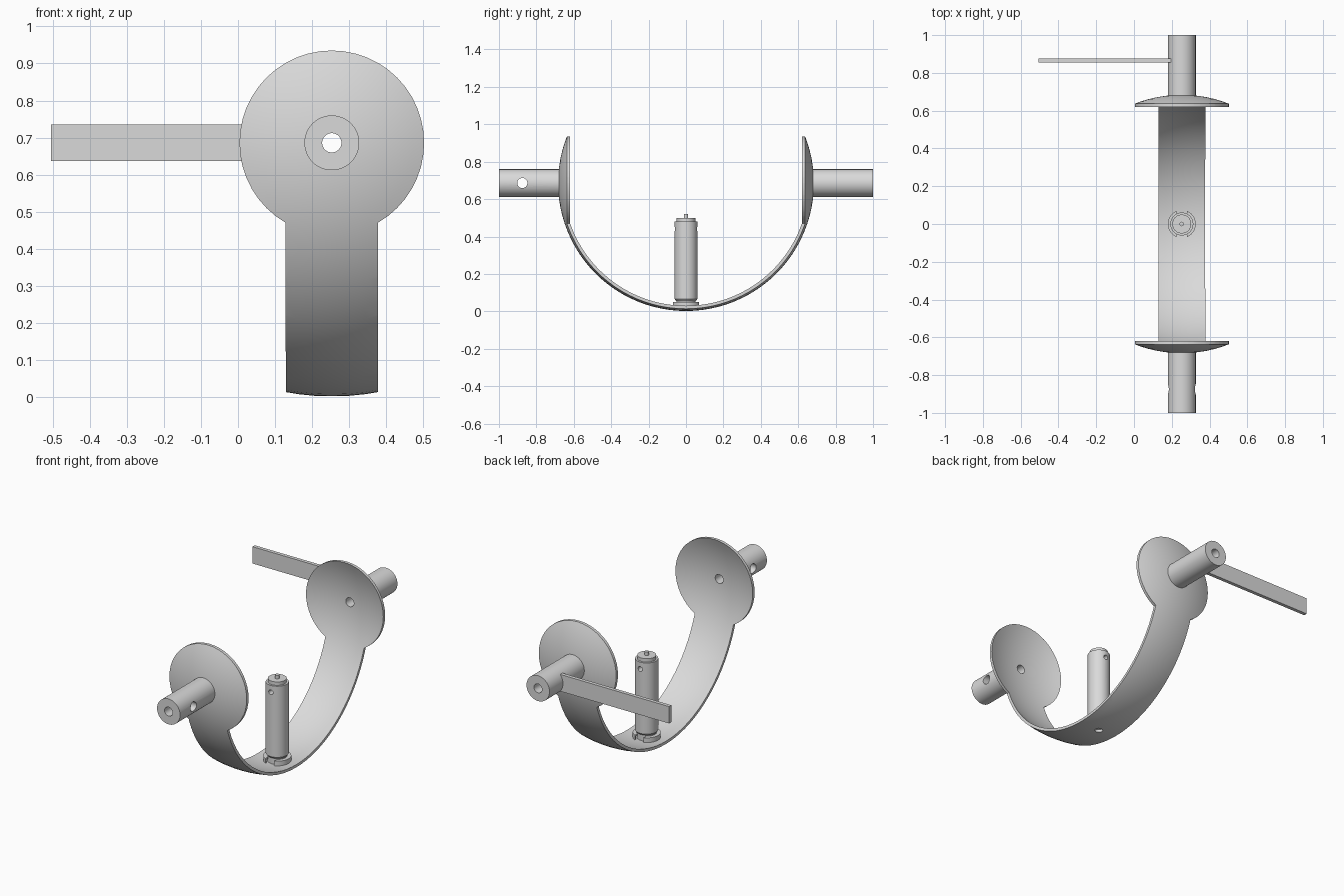
import bpy, bmesh, math
from mathutils import Matrix, Vector

if "Cube" in bpy.data.objects:
    bpy.data.objects.remove(bpy.data.objects["Cube"], do_unlink=True)

CX, CZ = 0.253, 0.686          # axis of the side tubes and sphere centre
R_OUT, R_IN = 0.684, 0.668     # spherical shell
DISC_R, STRAP = 0.249, 0.124   # disc radius and strap half width
CENTRE = Vector((CX, 0, CZ))

metal = bpy.data.materials.new("light_grey_metal")
GREY = (0.7, 0.7, 0.7, 1)
metal.diffuse_color = GREY
metal.use_nodes = True
metal.node_tree.nodes["Principled BSDF"].inputs["Base Color"].default_value = GREY


def finish(name, bm):
    bmesh.ops.recalc_face_normals(bm, faces=bm.faces)
    mesh = bpy.data.meshes.new(name)
    bm.to_mesh(mesh)
    bm.free()
    mesh.materials.append(metal)
    obj = bpy.data.objects.new(name, mesh)
    bpy.context.collection.objects.link(obj)
    return obj


def activate(obj):
    bpy.ops.object.select_all(action='DESELECT')
    obj.select_set(True)
    bpy.context.view_layer.objects.active = obj


def smooth(obj):
    activate(obj)
    bpy.ops.object.shade_smooth_by_angle(angle=math.radians(30))


def carve(obj, cutter, operation='DIFFERENCE'):
    cutter.hide_render = True
    mod = obj.modifiers.new("carve", 'BOOLEAN')
    mod.operation, mod.object, mod.solver = operation, cutter, 'EXACT'
    activate(obj)
    bpy.ops.object.modifier_apply(modifier=mod.name)
    bpy.data.objects.remove(cutter, do_unlink=True)


def cylinder(name, start, end, radius, sides=48):
    start, end = Vector(start), Vector(end)
    axis = end - start
    turn = axis.to_track_quat('Z', 'Y').to_matrix().to_4x4()
    bm = bmesh.new()
    bmesh.ops.create_cone(bm, cap_ends=True, segments=sides, radius1=radius,
                          radius2=radius, depth=axis.length,
                          matrix=Matrix.Translation((start + end) / 2) @ turn)
    return finish(name, bm)


def box(name, low, high):
    low, high = Vector(low), Vector(high)
    bm = bmesh.new()
    bmesh.ops.create_cube(bm, size=1, matrix=Matrix.Translation((low + high) / 2)
                          @ Matrix.Diagonal((*(high - low), 1)))
    return finish(name, bm)


def lathe(name, profile, closed=False, sides=48):
    """Spin (radius, height) points about the post axis."""
    bm = bmesh.new()
    verts = [bm.verts.new((CX + r, 0, z)) for r, z in profile]
    edges = [bm.edges.new(pair) for pair in zip(verts, verts[1:])]
    if closed:
        edges.append(bm.edges.new((verts[-1], verts[0])))
    bmesh.ops.spin(bm, geom=verts + edges, cent=(CX, 0, 0), axis=(0, 0, 1),
                   angle=math.tau, steps=sides, use_duplicate=False)
    bmesh.ops.remove_doubles(bm, verts=bm.verts, dist=0.0001)
    return finish(name, bm)


def sphere(name, radius):
    bm = bmesh.new()
    bmesh.ops.create_uvsphere(bm, u_segments=96, v_segments=48, radius=radius,
                              matrix=Matrix.Translation(CENTRE)
                              @ Matrix.Rotation(math.pi / 2, 4, 'X'))
    return finish(name, bm)


# Yoke: hollow sphere trimmed to a keyhole outline seen from the front
yoke = sphere("curved_yoke", R_OUT)
carve(yoke, sphere("inner_sphere", R_IN))
bm = bmesh.new()
outline = [(DISC_R * math.cos(a), DISC_R * math.sin(a))
           for a in (math.radians(-60 + 300 * i / 40) for i in range(41))]
outline += [(-STRAP, -0.8), (STRAP, -0.8)]
face = bm.faces.new([bm.verts.new((CX + x, -0.8, CZ + z)) for x, z in outline])
sides = bmesh.ops.extrude_face_region(bm, geom=[face])["geom"]
bmesh.ops.translate(bm, vec=(0, 1.6, 0),
                    verts=[g for g in sides if isinstance(g, bmesh.types.BMVert)])
carve(yoke, finish("keyhole_cutter", bm), 'INTERSECT')
carve(yoke, cylinder("bore", (CX, -1.1, CZ), (CX, 1.1, CZ), 0.026))
carve(yoke, cylinder("floor_hole", (CX, 0, -0.1), (CX, 0, 0.1), 0.022))
smooth(yoke)

# Side tubes with a bore; the front one also has a cross hole
for name, side in (("front_tube", -1), ("back_tube", 1)):
    tube = cylinder(name, (CX, side * 0.67, CZ), (CX, side, CZ), 0.074)
    carve(tube, cylinder("bore", (CX, side * 0.6, CZ), (CX, side * 1.1, CZ), 0.026))
    if side < 0:
        carve(tube, cylinder("cross_hole", (CX - 0.2, -0.875, CZ),
                             (CX + 0.2, -0.875, CZ), 0.027))
    smooth(tube)

# Flat lever set into the back tube
box("lever_arm", (-0.505, 0.855, 0.637), (0.197, 0.876, 0.735))

# Central post with stepped top, small pin and a cross hole
post = lathe("centre_post", [(0, 0.02), (0.052, 0.02), (0.052, 0.055), (0.061, 0.066),
                             (0.061, 0.48), (0.05, 0.48), (0.05, 0.5),
                             (0.012, 0.5), (0.012, 0.52), (0, 0.52)])
carve(post, cylinder("post_hole", (CX, -0.1, 0.44), (CX, 0.1, 0.44), 0.014, 24))
smooth(post)

# Socket ring at the foot of the post, split by a slot
ring = lathe("post_socket", [(0.053, 0.04), (0.064, 0.04), (0.064, 0.012),
                             (0.074, 0.012), (0.074, 0.05), (0.053, 0.05)], closed=True)
carve(ring, box("slot", (CX - 0.028, -0.2, -0.1), (CX + 0.028, 0.2, 0.2)))
smooth(ring)
